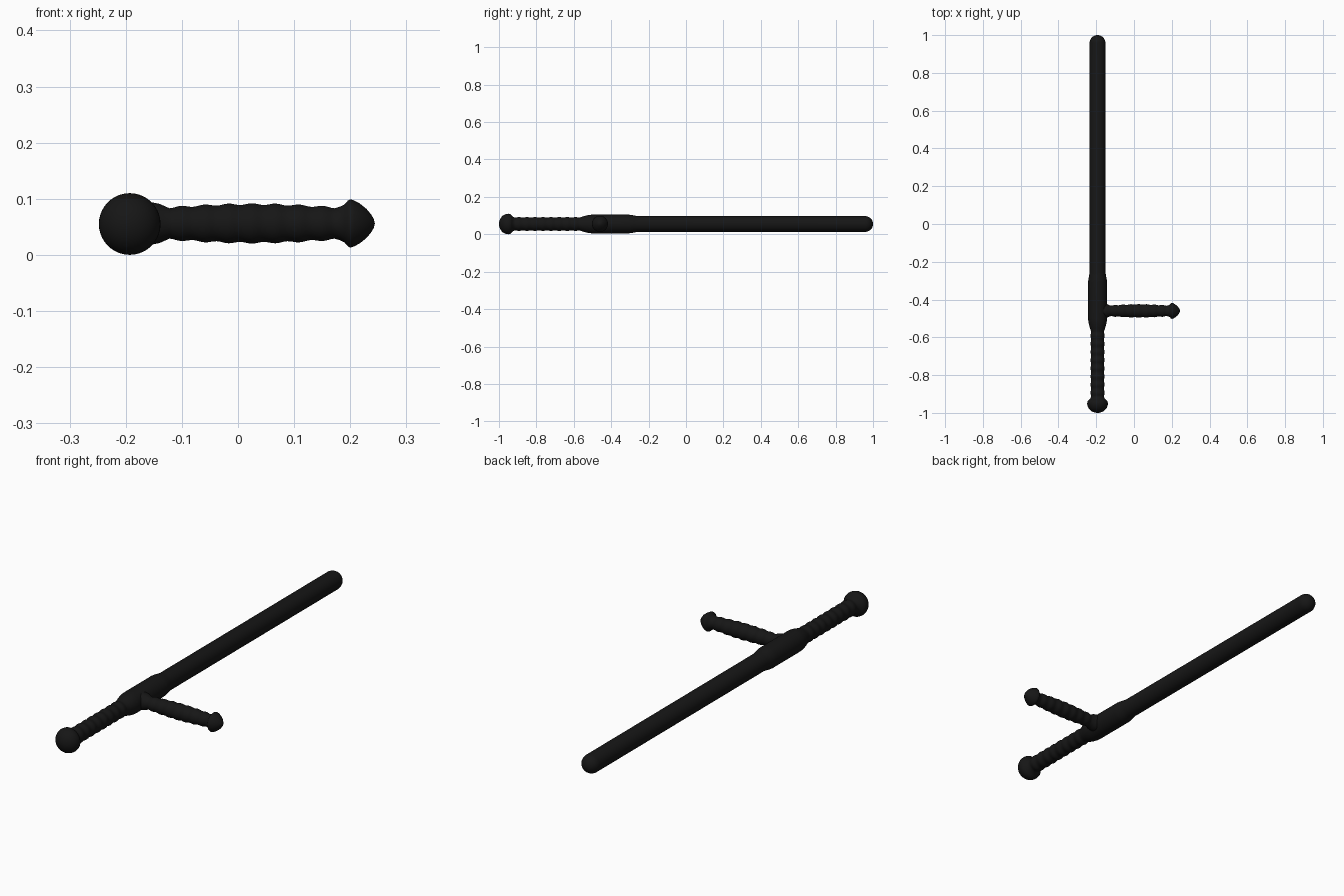
import bpy, bmesh
from math import sin, cos, pi, radians
from mathutils import Matrix, Vector

if "Cube" in bpy.data.objects:
    bpy.data.objects.remove(bpy.data.objects["Cube"])

SIDES = 40
black = bpy.data.materials.new("black_polymer")
black.diffuse_color = (0.008, 0.008, 0.008, 1)
black.use_nodes = True
black.node_tree.nodes["Principled BSDF"].inputs["Base Color"].default_value = black.diffuse_color


def lathe(name, profile, matrix):
    """Revolve (distance, radius) points about local z; ends close to a point."""
    bm = bmesh.new()
    rings = []
    for d, r in profile:
        if r < 1e-5:
            rings.append([bm.verts.new((0, 0, d))])
        else:
            rings.append([bm.verts.new((r * cos(2 * pi * i / SIDES), r * sin(2 * pi * i / SIDES), d))
                          for i in range(SIDES)])
    for a, b in zip(rings, rings[1:]):
        for i in range(SIDES):
            j = (i + 1) % SIDES
            quad = [a[i % len(a)], a[j % len(a)], b[j % len(b)], b[i % len(b)]]
            bm.faces.new(list(dict.fromkeys(quad)))
    bmesh.ops.recalc_face_normals(bm, faces=bm.faces)
    bm.transform(matrix)
    mesh = bpy.data.meshes.new(name)
    bm.to_mesh(mesh)
    bm.free()
    ob = bpy.data.objects.new(name, mesh)
    bpy.context.collection.objects.link(ob)
    mesh.materials.append(black)
    bpy.context.view_layer.objects.active = ob
    ob.select_set(True)
    bpy.ops.object.shade_smooth_by_angle(angle=radians(50))
    ob.select_set(False)
    return ob


def dome(start, length, radius, steps=10):
    return [(start + length * sin(pi / 2 * i / steps), radius * cos(pi / 2 * i / steps))
            for i in range(steps + 1)]


def ripples(start, end, count, radius, depth, belly=0.0, per=8):
    n = count * per
    return [(start + (end - start) * i / n,
             radius + belly * sin(pi * i / n) - depth * cos(2 * pi * i / per))
            for i in range(n + 1)]


X, Y, Z = -0.193, -0.46, 0.055

# Long baton: pommel, rippled rear grip, swollen collar, plain shaft, domed tip
pommel = [(-d, r) for d, r in reversed(dome(0.95, 0.05, 0.055))]
shaft = (pommel + [(-0.938, 0.053), (-0.932, 0.047), (-0.925, 0.039)]
         + ripples(-0.915, -0.57, 8, 0.0355, 0.0018)
         + [(-0.555, 0.039), (-0.535, 0.045), (-0.515, 0.049), (-0.50, 0.050),
            (-0.31, 0.050), (-0.295, 0.049), (-0.275, 0.045), (-0.255, 0.042)]
         + dome(0.958, 0.042, 0.042))
lathe("baton_shaft", shaft, Matrix.Translation((X, 0, Z)) @ Matrix.Rotation(-pi / 2, 4, 'X'))

# Side handle: flared root, rippled belly, mushroom knob
handle = ([(-0.185, 0), (-0.185, 0.039), (-0.155, 0.038), (-0.14, 0.035)]
          + ripples(-0.122, 0.172, 7, 0.0285, 0.0015, 0.006)
          + [(0.182, 0.030), (0.19, 0.034), (0.196, 0.041), (0.20, 0.043), (0.207, 0.041)]
          + [(0.217, 0.0355), (0.229, 0.026), (0.238, 0.015), (0.242, 0.008), (0.244, 0)])
lathe("side_handle", handle, Matrix.Translation((0, Y, Z + 0.001)) @ Matrix.Rotation(pi / 2, 4, 'Y'))
